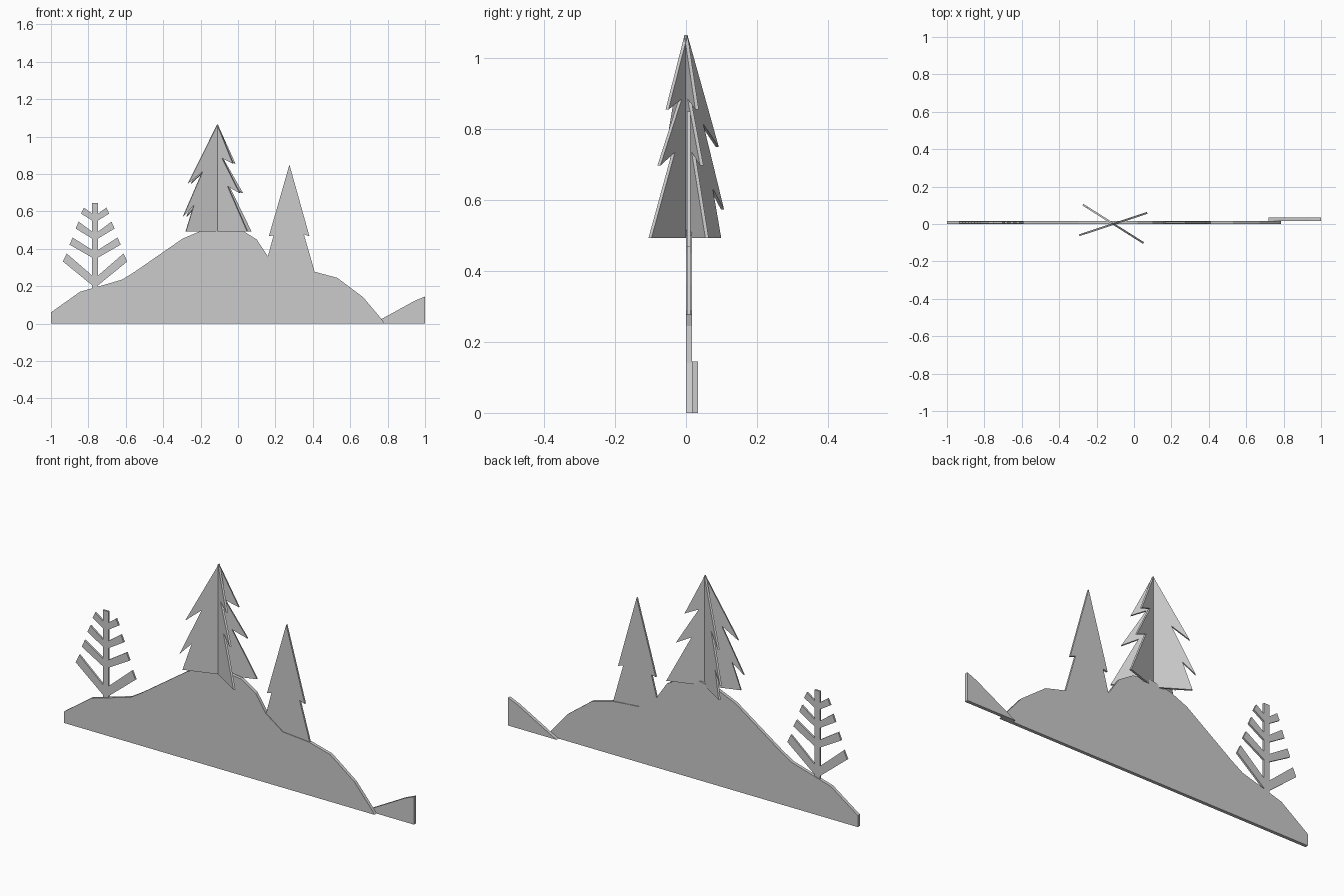
import bpy, math
from mathutils import Matrix


def plate(name, profile, y0, y1, place=Matrix.Identity(4)):
    """Flat cut-out: an (x, z) outline extruded from y0 to y1."""
    n = len(profile)
    # keep the outline counter-clockwise so the faces point outward
    area = sum(profile[i][0] * profile[(i + 1) % n][1]
               - profile[(i + 1) % n][0] * profile[i][1] for i in range(n))
    if area < 0:
        profile = profile[::-1]
    verts = [(x, y, z) for y in (y0, y1) for x, z in profile]
    faces = [list(range(n)), list(range(2 * n - 1, n - 1, -1))]
    faces += [[i, i + n, (i + 1) % n + n, (i + 1) % n] for i in range(n)]
    mesh = bpy.data.meshes.new(name)
    mesh.from_pydata(verts, [], faces)
    mesh.transform(place)
    obj = bpy.data.objects.new(name, mesh)
    bpy.context.collection.objects.link(obj)
    return obj


# Main hill silhouette
plate("hill", [(-1, 0), (0.785, 0), (0.767, 0.025), (0.67, 0.14), (0.53, 0.245),
               (0.41, 0.277), (0.257, 0.29), (0.16, 0.36), (0.10, 0.45),
               (0.02, 0.50), (-0.09, 0.515), (-0.20, 0.495), (-0.295, 0.455),
               (-0.555, 0.275), (-0.62, 0.235), (-0.845, 0.17), (-1, 0.06)],
      0.0, 0.017)

# Small hill behind the right end
plate("far_hill", [(0.72, 0), (1, 0), (1, 0.145), (0.945, 0.122), (0.77, 0.026)],
      0.017, 0.034)

# Simple pine, rooted in the valley
plate("simple_pine", [(0.275, 0.85), (0.165, 0.467), (0.19, 0.472), (0.16, 0.36),
                      (0.16, 0.26), (0.41, 0.25), (0.41, 0.277),
                      (0.352, 0.478), (0.382, 0.467)],
      0.003, 0.013)

# Bare tree: one side outline from bottom to top, mirrored about the trunk
cx, w = -0.764, 0.016
branches = [  # trunk low z, tip low, tip high, trunk high z
    (0.205, (0.172, 0.332), (0.152, 0.375), 0.257),
    (0.353, (0.137, 0.422), (0.120, 0.460), 0.394),
    (0.455, (0.104, 0.508), (0.088, 0.545), 0.492),
    (0.551, (0.075, 0.588), (0.060, 0.620), 0.588)]
side = [(w, 0.17)]
for low, tip_low, tip_high, high in branches:
    side += [(w, low), tip_low, tip_high, (w, high)]
side.append((w, 0.645))
plate("bare_tree", [(cx + x, z) for x, z in side]
      + [(cx - x, z) for x, z in reversed(side)], 0.003, 0.013)

# Star pine: two crossed plates, each with a narrow and a wide toothed side
right = [(0.19, 0.493), (0.066, 0.735), (0.143, 0.697),
         (0.03, 0.885), (0.10, 0.855), (0, 1.065)]
left = [(-0.165, 0.75), (-0.083, 0.815), (-0.193, 0.573),
        (-0.133, 0.633), (-0.178, 0.493)]
for i, angle in enumerate((-32.3, 18.2)):
    place = Matrix.Translation((-0.11, 0, 0)) @ Matrix.Rotation(math.radians(angle), 4, 'Z')
    plate(f"star_pine_plate_{i + 1}", right + left, -0.005, 0.005, place)
